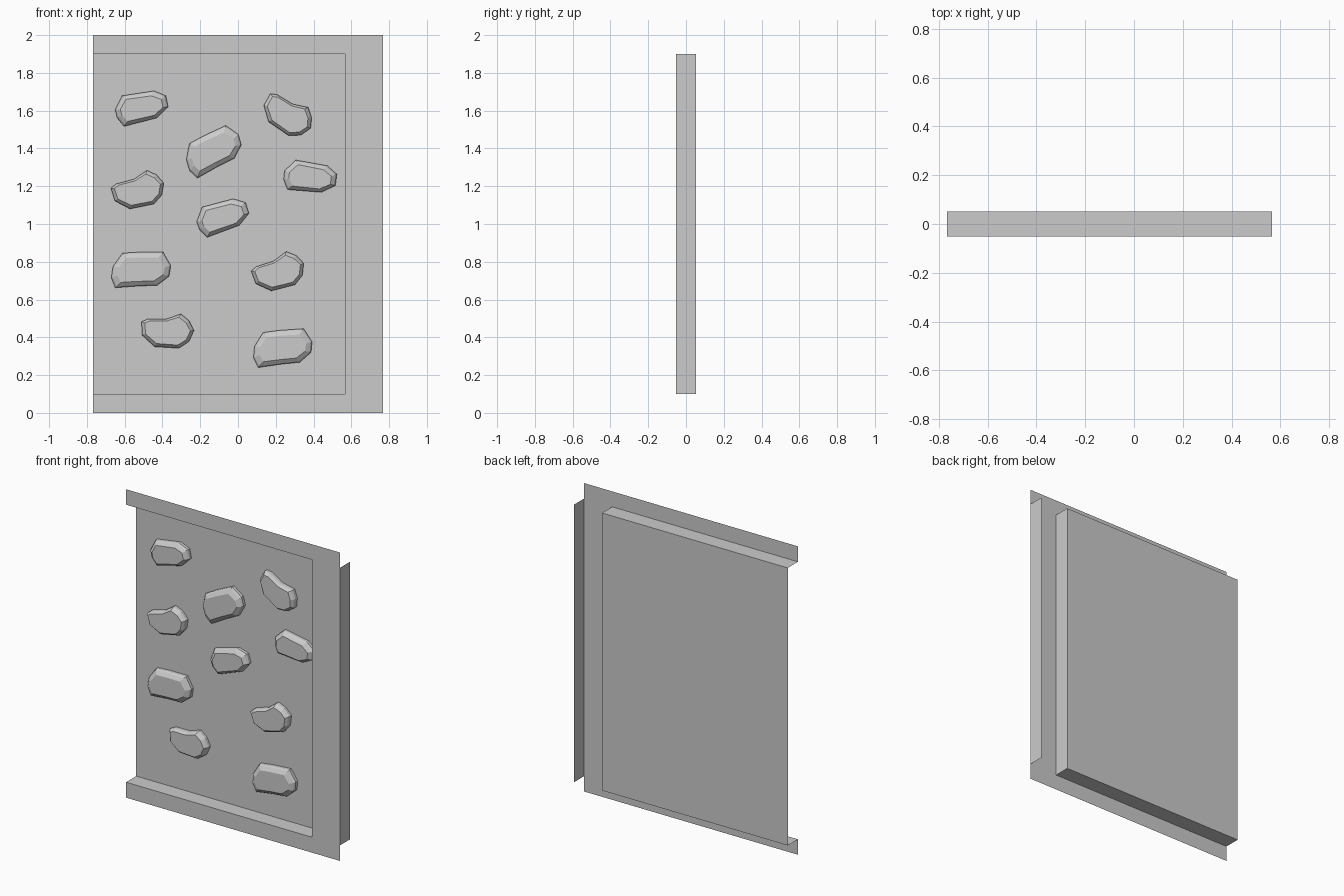
import bpy, bmesh
from math import cos, sin, radians

if "Cube" in bpy.data.objects:
    bpy.data.objects.remove(bpy.data.objects["Cube"])

HX, HY = 0.767, 0.052          # half width, half depth
PX = 0.566                     # right side of the recessed pan
FOLD = 0.1                     # flange height at top and bottom


def make_object(name, bm):
    bmesh.ops.remove_doubles(bm, verts=bm.verts, dist=1e-5)
    mesh = bpy.data.meshes.new(name)
    bm.to_mesh(mesh)
    bm.free()
    obj = bpy.data.objects.new(name, mesh)
    bpy.context.collection.objects.link(obj)
    return obj


def quad(bm, a, b, du, dv):
    """Quad from corner a, spanned by du and dv, moved to offset b."""
    base = [a[i] + b[i] for i in range(3)]
    pts = [base,
           [base[i] + du[i] for i in range(3)],
           [base[i] + du[i] + dv[i] for i in range(3)],
           [base[i] + dv[i] for i in range(3)]]
    bm.faces.new([bm.verts.new(p) for p in pts])


# Folded sheet-metal panel: recessed pan, three flanges, right return lip
bm = bmesh.new()
zero = (0, 0, 0)
xs, zs = (-HX, PX, HX), (0, FOLD, 2 - FOLD, 2)
for i in range(2):
    for j in range(3):
        in_pan = i == 0 and j == 1
        y = HY if in_pan else -HY
        quad(bm, (xs[i], y, zs[j]), zero, (xs[i + 1] - xs[i], 0, 0), (0, 0, zs[j + 1] - zs[j]))
for z in (FOLD, 2 - FOLD):                       # pan top and bottom walls
    quad(bm, (-HX, -HY, z), zero, (PX + HX, 0, 0), (0, 2 * HY, 0))
for x in (PX, HX):                               # pan right wall, outer return lip
    quad(bm, (x, -HY, FOLD), zero, (0, 2 * HY, 0), (0, 0, 2 - 2 * FOLD))
make_object("sheet_panel", bm)

# Stone outlines in hundredths of a unit; mid and face insets per shape
SHAPES = {
    "notched": ([(-14.3, 1), (-11.6, 3.2), (-2, 5.8), (4.8, 10.4), (10, 8), (13.7, 3.7),
                 (12.7, -2.6), (8.5, -7.4), (-4.2, -10), (-12.2, -5.8)], 0.5, 1.9),
    "pointed": ([(-15.5, -5), (-15, 1), (-10.4, 8.4), (-2, 9.5), (11, 10.4), (15.5, 3.6),
                 (15, -2.1), (9, -7.4), (-1.5, -8.5), (-13, -10.2)], 0.7, 3.0),
    "oval": ([(-14, -0.5), (-10.3, 6.9), (6.5, 9.5), (12.8, 6.9), (14, 1),
              (8.2, -4.8), (-9.3, -9.3), (-13, -4.8)], 0.7, 2.8),
}
STONES = [                                       # shape, x, z, turn in degrees
    ("oval", -0.51, 1.61, 0), ("oval", 0.38, 1.24, -19), ("oval", -0.08, 1.032, 6),
    ("pointed", 0.237, 0.342, 0), ("pointed", -0.513, 0.755, -4), ("pointed", -0.13, 1.385, 21),
    ("notched", -0.53, 1.18, 0), ("notched", 0.213, 0.748, 3),
    ("notched", -0.375, 0.436, -15), ("notched", 0.263, 1.58, -46),
]


def stone(name, shape, x, z, turn):
    outline, mid, face = SHAPES[shape]
    c, s = cos(radians(turn)), sin(radians(turn))
    bm = bmesh.new()
    rings = []
    for inset, y in ((0, HY), (0, HY - 0.02), (mid, HY - 0.03), (face, HY - 0.045)):
        kx, kz = 0.01 * (1 - inset / 14.5), 0.01 * (1 - inset / 10)
        rings.append([bm.verts.new((x + u * kx * c - v * kz * s, y, z + u * kx * s + v * kz * c))
                      for u, v in outline])
    n = len(outline)
    for a, b in zip(rings, rings[1:]):
        for k in range(n):
            bm.faces.new((a[k], a[(k + 1) % n], b[(k + 1) % n], b[k]))
    bm.faces.new(rings[-1])
    bmesh.ops.recalc_face_normals(bm, faces=bm.faces)
    make_object(name, bm)


# Raised stones scattered over the pan
for k, spec in enumerate(STONES, 1):
    stone(f"stone_{k}", *spec)
